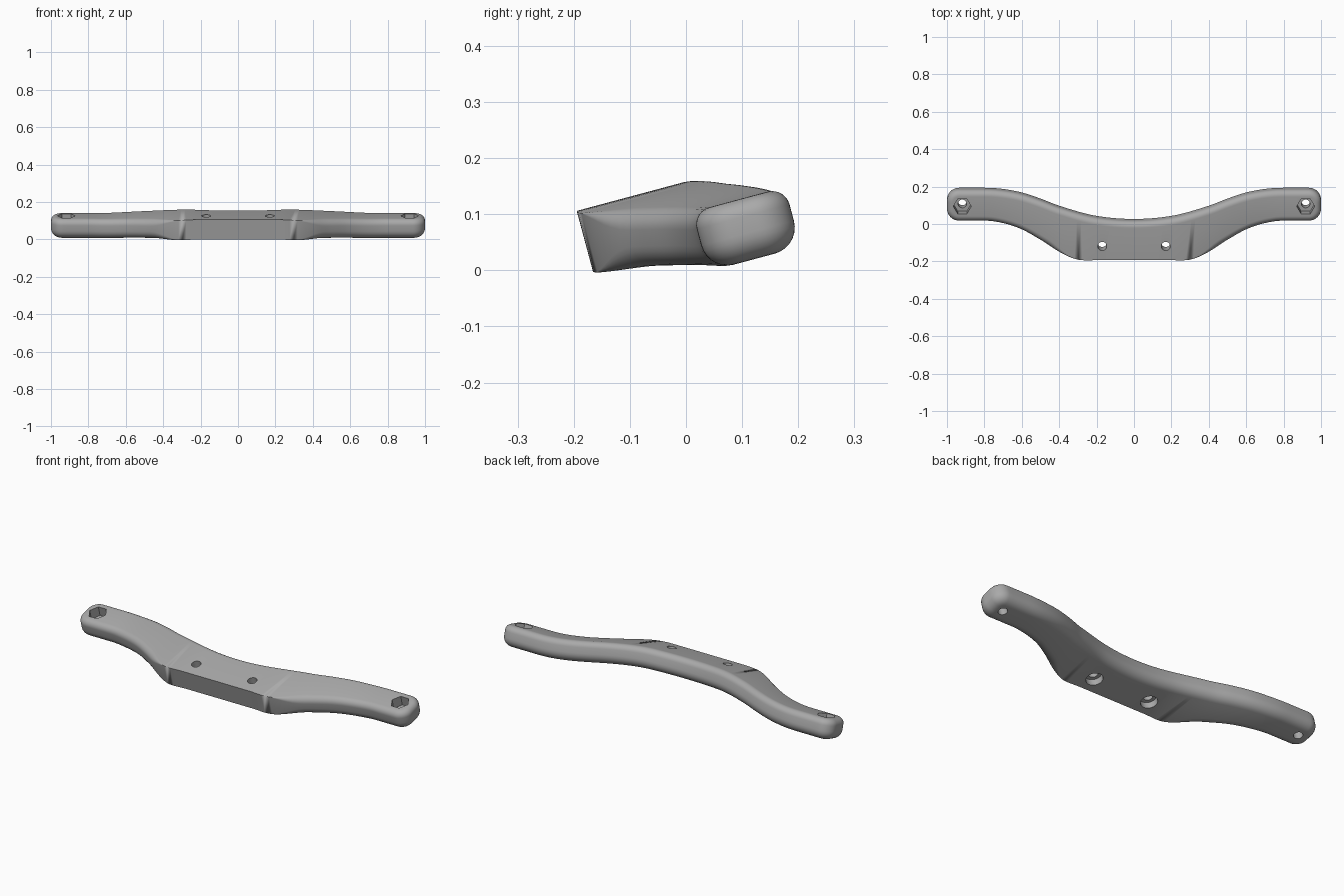
import bpy, bmesh, math
from mathutils import Matrix, Vector

if "Cube" in bpy.data.objects:
    bpy.data.objects.remove(bpy.data.objects["Cube"], do_unlink=True)

THICK, DROP, CORNER = 0.11, 0.055, 0.065
TILT = Matrix.Translation((0, -0.165, 0)) @ Matrix.Rotation(math.radians(15), 4, 'X')

# Edge curves of the right half: (x, y) in the untilted frame
FRONT = [(0, 0), (0.2, 0), (0.3, 0.002), (0.4, 0.038), (0.5, 0.098),
         (0.6, 0.152), (0.7, 0.184), (0.8, 0.197), (1.0, 0.197)]
BACK = [(0, 0.21), (0.2, 0.227), (0.4, 0.279), (0.5, 0.315),
        (0.6, 0.345), (0.7, 0.362), (0.8, 0.368), (1.0, 0.368)]


def smooth(a, b, x):
    t = min(max((x - a) / (b - a), 0), 1)
    return t * t * (3 - 2 * t)


def curve(pts, x):
    """Smooth curve through the points, flat at both ends."""
    n = len(pts)
    slope = [0] + [(pts[i + 1][1] - pts[i - 1][1]) / (pts[i + 1][0] - pts[i - 1][0])
                   for i in range(1, n - 1)] + [0]
    slope[-2] = 0
    i = max(k for k in range(n - 1) if pts[k][0] <= x)
    (x0, y0), (x1, y1) = pts[i], pts[i + 1]
    h = x1 - x0
    t = (x - x0) / h
    s = t * t * (3 - 2 * t)
    return (y0 + (y1 - y0) * s + h * slope[i] * t * (1 - t) ** 2
            - h * slope[i + 1] * t * t * (1 - t))


def half_edge(pts, side):
    """Points from the middle to the tip, with a rounded corner at the end."""
    straight = 1 - CORNER
    out = [Vector((straight * i / 44, curve(pts, straight * i / 44))) for i in range(45)]
    for k in range(1, 11):
        a = math.pi / 2 * k / 10
        out.append(Vector((straight + CORNER * math.sin(a),
                           pts[-1][1] - side * CORNER * (1 - math.cos(a)))))
    return out


def full_edge(pts, side):
    half = half_edge(pts, side)
    return [Vector((-p.x, p.y)) for p in half[:0:-1]] + half


# Outline: front edge left to right, then back edge right to left
front, back = full_edge(FRONT, -1), full_edge(BACK, 1)
outline = front + back[::-1]
count, width = len(outline), len(front)


def inward(i):
    d = (outline[(i + 1) % count] - outline[i - 1]).normalized()
    return Vector((-d.y, d.x))


normals = [inward(i) for i in range(count)]
# The mounting block in the middle of the front keeps square edges
round_amount = [smooth(0.3, 0.47, abs(p.x)) if i < width else 1
                for i, p in enumerate(outline)]

# Rounding profile: (inset, height) per ring, from bottom to top
STEPS = 7
LOW, HIGH = 0.048, 0.032


def ring_point(i, k):
    f = round_amount[i]
    if k <= STEPS:
        a, r = math.pi / 2 * k / STEPS, LOW * f
        inset, z = r * (1 - math.sin(a)), r * (1 - math.cos(a))
    else:
        a, r = math.pi / 2 * (k - STEPS - 1) / STEPS, HIGH * f
        inset, z = r * (1 - math.cos(a)), THICK - r + r * math.sin(a)
    p = outline[i] + normals[i] * inset
    return Vector((p.x, p.y, z - DROP * smooth(0.2, 0.77, abs(p.x))))


bm = bmesh.new()
rings = [[bm.verts.new(ring_point(i, k)) for i in range(count)]
         for k in range(2 * STEPS + 2)]
for lower, upper in zip(rings, rings[1:]):
    for i in range(count):
        j = (i + 1) % count
        bm.faces.new((lower[i], lower[j], upper[j], upper[i]))
for i in range(width - 1):
    quad = (i, i + 1, count - 2 - i, count - 1 - i)
    bm.faces.new([rings[-1][q] for q in quad])
    bm.faces.new([rings[0][q] for q in reversed(quad)])
bmesh.ops.remove_doubles(bm, verts=bm.verts, dist=0.00002)
bmesh.ops.dissolve_degenerate(bm, dist=0.00001, edges=bm.edges)
bmesh.ops.recalc_face_normals(bm, faces=bm.faces)
bm.transform(TILT)

mesh = bpy.data.meshes.new("curved_bar")
bm.to_mesh(mesh)
bm.free()
bar = bpy.data.objects.new("curved_bar", mesh)
bpy.context.collection.objects.link(bar)

grey = bpy.data.materials.new("plain_grey")
grey.use_nodes = True
grey.diffuse_color = (0.4, 0.4, 0.4, 1)
grey.node_tree.nodes["Principled BSDF"].inputs["Base Color"].default_value = (0.4, 0.4, 0.4, 1)
mesh.materials.append(grey)


def cut(x, y, z0, z1, radius, sides):
    """Drill a prism out of the bar, square to its tilted faces."""
    m = bpy.data.meshes.new("hole_cutter")
    b = bmesh.new()
    bmesh.ops.create_cone(b, cap_ends=True, segments=sides, radius1=radius,
                          radius2=radius, depth=z1 - z0)
    spin = Matrix.Rotation(math.pi / 2, 4, 'Z')
    b.transform(TILT @ Matrix.Translation((x, y, (z0 + z1) / 2)) @ spin)
    b.to_mesh(m)
    b.free()
    m.materials.append(grey)
    cutter = bpy.data.objects.new("hole_cutter", m)
    cutter.hide_render = True
    bpy.context.collection.objects.link(cutter)
    mod = bar.modifiers.new("hole", 'BOOLEAN')
    mod.operation, mod.solver, mod.object = 'DIFFERENCE', 'EXACT', cutter
    bpy.ops.object.modifier_apply(modifier=mod.name)
    bpy.data.objects.remove(cutter, do_unlink=True)


bpy.context.view_layer.objects.active = bar
bar.select_set(True)
for s in (-1, 1):
    # Block bolt holes, wider underneath
    cut(s * 0.17, 0.077, -0.1, 0.2, 0.024, 32)
    cut(s * 0.17, 0.077, -0.1, 0.035, 0.042, 32)
    # Arm bolt holes with a six-sided nut pocket on top
    cut(s * 0.918, 0.283, -0.2, 0.2, 0.023, 32)
    cut(s * 0.918, 0.283, 0.0, 0.2, 0.048, 6)

bpy.ops.object.shade_smooth_by_angle(angle=math.radians(30))
